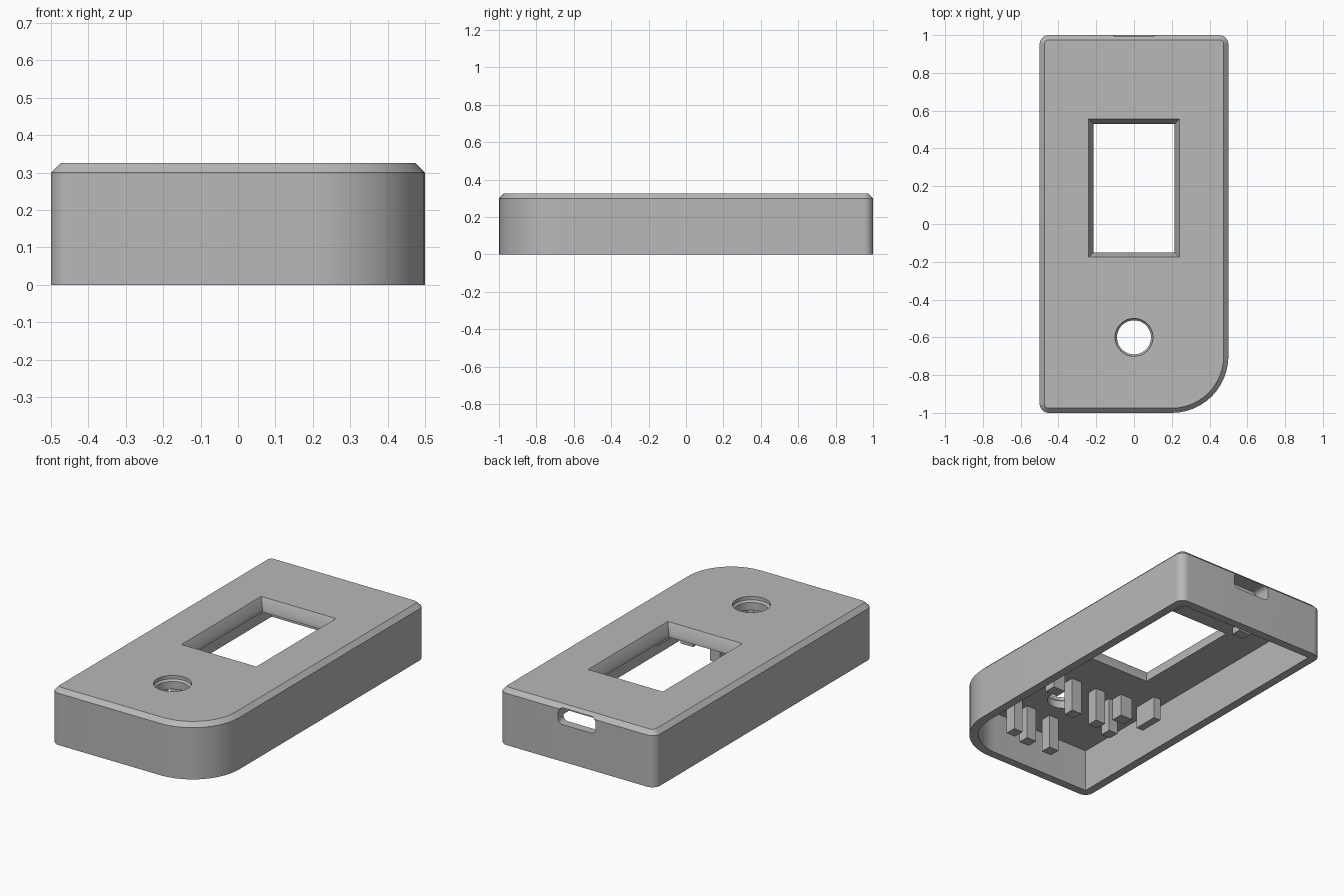
import bpy, bmesh, math
from mathutils import Matrix

cube = bpy.data.objects.get("Cube")
if cube:
    bpy.data.objects.remove(cube, do_unlink=True)

grey = bpy.data.materials.new("plain grey")
grey.use_nodes = True
GREY = (0.48, 0.48, 0.48, 1)
grey.diffuse_color = GREY
grey.node_tree.nodes["Principled BSDF"].inputs["Base Color"].default_value = GREY


def rounded_rect(x0, x1, y0, y1, radii, steps=12):
    """Counter-clockwise outline; radii start at the low x, low y corner."""
    corners = [(x0, y0, 1, 1), (x1, y0, -1, 1), (x1, y1, -1, -1), (x0, y1, 1, -1)]
    points = []
    for i, ((x, y, sx, sy), r) in enumerate(zip(corners, radii)):
        if r <= 0:
            points.append((x, y))
            continue
        for k in range(steps + 1):
            a = math.pi + (i + k / steps) * math.pi / 2
            points.append((x + sx * r + r * math.cos(a), y + sy * r + r * math.sin(a)))
    return points


def circle(x, y, r, n=48):
    return [(x + r * math.cos(2 * math.pi * i / n), y + r * math.sin(2 * math.pi * i / n))
            for i in range(n)]


def loft(name, layers, matrix=None):
    """Solid through a stack of (outline, z) layers, lowest first."""
    bm = bmesh.new()
    rings = [[bm.verts.new((x, y, z)) for x, y in outline] for outline, z in layers]
    bm.faces.new(rings[0][::-1])
    bm.faces.new(rings[-1])
    for low, high in zip(rings, rings[1:]):
        for i in range(len(low)):
            j = (i + 1) % len(low)
            bm.faces.new((low[i], low[j], high[j], high[i]))
    if matrix:
        bm.transform(matrix)
    bmesh.ops.recalc_face_normals(bm, faces=bm.faces)
    mesh = bpy.data.meshes.new(name)
    bm.to_mesh(mesh)
    bm.free()
    mesh.materials.append(grey)
    obj = bpy.data.objects.new(name, mesh)
    bpy.context.collection.objects.link(obj)
    return obj


def body_outline(inset):
    radii = [max(r - inset, 0) for r in (0.05, 0.3, 0.05, 0.05)]
    return rounded_rect(-0.5 + inset, 0.5 - inset, -1 + inset, 1 - inset, radii)


def window_outline(grow):
    return rounded_rect(-0.215 - grow, 0.215 + grow, -0.15 - grow, 0.53 + grow, [0] * 4)


TOP, CEILING = 0.325, 0.25

# Open-bottomed case with a chamfered top edge
case = loft("case", [(body_outline(0), 0), (body_outline(0), 0.3), (body_outline(0.025), TOP)])

# Cutters: cavity, bevelled window, round button hole, rounded port in the back wall
slot = rounded_rect(-0.12, 0.12, 0.215, 0.308, [0.028] * 4, 6)
cutters = [
    loft("cavity_cutter", [(body_outline(0.05), -0.1), (body_outline(0.05), CEILING)]),
    loft("window_cutter", [(window_outline(0), 0.2), (window_outline(0), 0.275),
                           (window_outline(0.025), TOP), (window_outline(0.025), 0.4)]),
    loft("button_hole_cutter", [(circle(0, -0.6, 0.09), 0.2), (circle(0, -0.6, 0.09), 0.295),
                                (circle(0, -0.6, 0.1), 0.305), (circle(0, -0.6, 0.1), 0.4)]),
    loft("port_cutter", [(slot, -1.1), (slot, -0.9)], Matrix.Rotation(math.pi / 2, 4, "X")),
]
bpy.context.view_layer.objects.active = case
for cutter in cutters:
    cutter.hide_render = True
    mod = case.modifiers.new(cutter.name, "BOOLEAN")
    mod.operation = "DIFFERENCE"
    mod.solver = "EXACT"
    mod.object = cutter
    bpy.ops.object.modifier_apply(modifier=mod.name)
for cutter in cutters:
    bpy.data.objects.remove(cutter, do_unlink=True)

bpy.ops.object.select_all(action="DESELECT")
case.select_set(True)
bpy.ops.object.shade_smooth_by_angle(angle=math.radians(30))


def post(name, x, y, width, depth, bottom):
    outline = rounded_rect(x - width / 2, x + width / 2, y - depth / 2, y + depth / 2, [0] * 4)
    return loft(name, [(outline, bottom), (outline, CEILING + 0.01)])


# Posts hanging from the ceiling around the button hole
for side, label in ((1, "left"), (-1, "right")):
    post(f"front_post_{label}", side * 0.08, -0.81, 0.065, 0.065, 0.05)
    post(f"rear_post_{label}", side * 0.085, -0.42, 0.065, 0.065, 0.05)
    post(f"inner_stop_{label}", side * 0.24, -0.385, 0.08, 0.07, 0.12)
    post(f"outer_stop_{label}", side * 0.38, -0.33, 0.045, 0.15, 0.12)
    post(f"window_tab_{label}", side * 0.24, 0.63, 0.08, 0.06, 0.21)
post("corner_post_left", 0.2, -0.78, 0.06, 0.065, 0.05)
post("corner_post_right", -0.21, -0.46, 0.06, 0.065, 0.05)
